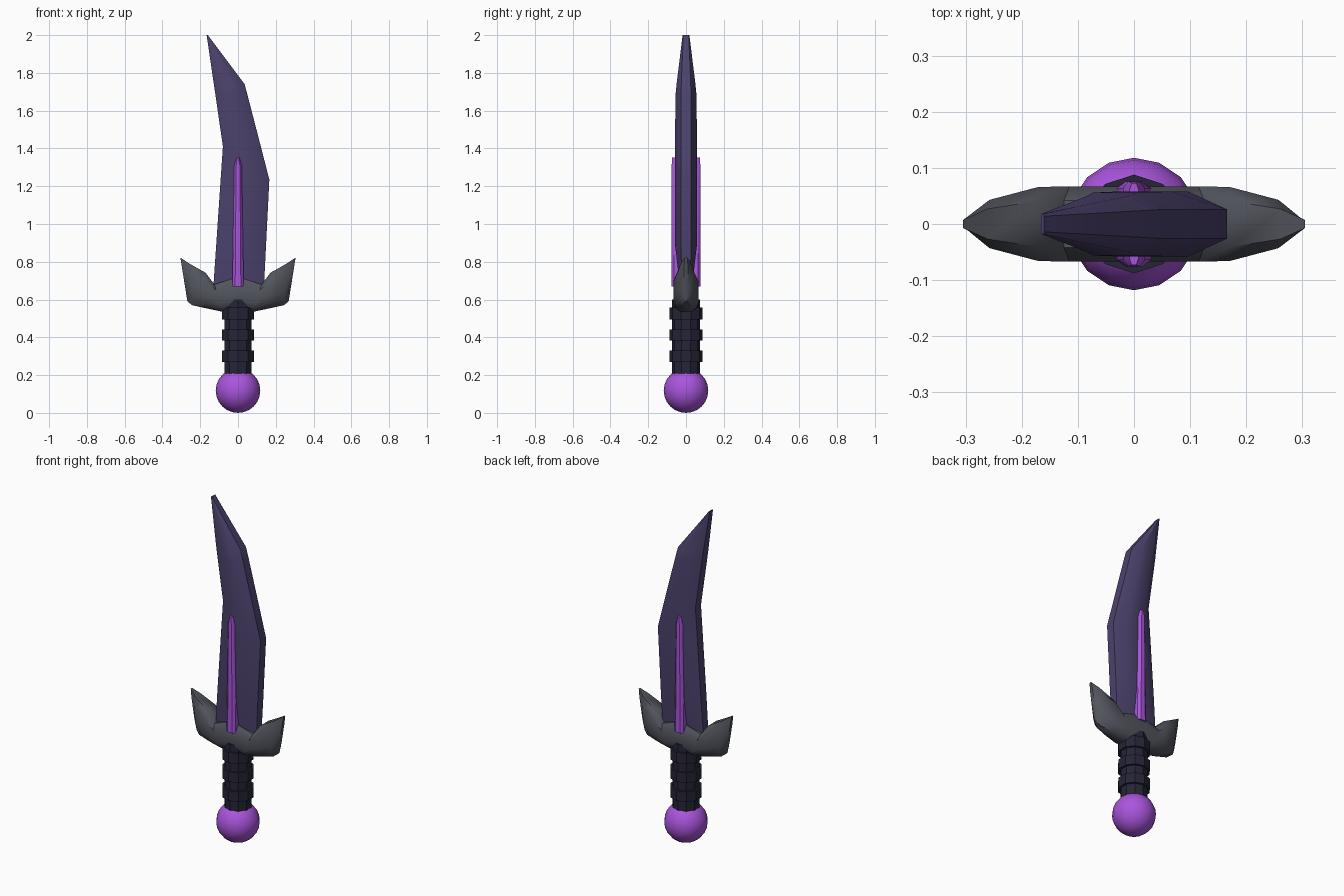
import bpy, bmesh, math

if "Cube" in bpy.data.objects:
    bpy.data.objects.remove(bpy.data.objects["Cube"])


def material(name, rgb):
    m = bpy.data.materials.new(name)
    m.diffuse_color = (*rgb, 1)
    m.use_nodes = True
    m.node_tree.nodes["Principled BSDF"].inputs["Base Color"].default_value = m.diffuse_color
    return m


PLUM = material("dark plum", (0.072, 0.054, 0.150))
VIOLET = material("bright violet", (0.40, 0.09, 0.72))
GREY = material("slate grey", (0.085, 0.090, 0.110))
INK = material("ink blue", (0.019, 0.018, 0.038))


def finish(name, bm, mat, angle):
    bmesh.ops.recalc_face_normals(bm, faces=bm.faces)
    mesh = bpy.data.meshes.new(name)
    bm.to_mesh(mesh)
    bm.free()
    mesh.materials.append(mat)
    ob = bpy.data.objects.new(name, mesh)
    bpy.context.collection.objects.link(ob)
    bpy.ops.object.select_all(action='DESELECT')
    ob.select_set(True)
    bpy.context.view_layer.objects.active = ob
    bpy.ops.object.shade_smooth_by_angle(angle=math.radians(angle))
    return ob


def loft(name, rings, mat, angle=35):
    """Skin a list of equal-length point rings and cap both ends."""
    bm = bmesh.new()
    rows = [[bm.verts.new(p) for p in ring] for ring in rings]
    n = len(rows[0])
    for a, b in zip(rows, rows[1:]):
        for i in range(n):
            j = (i + 1) % n
            bm.faces.new((a[i], a[j], b[j], b[i]))
    bm.faces.new(rows[0])
    bm.faces.new(rows[-1])
    return finish(name, bm, mat, angle)


# Blade: bevelled cross-sections (z, left, right, half thickness, edge half thickness)
def blade_ring(z, left, right, t, e, slant=0.0):
    b = 0.27 * (right - left)
    front = [(left, -e), (left + b, -t), (right - b, -t), (right, -e)]
    pts = front + [(x, -y) for x, y in reversed(front)]
    return [(x, y, z - slant * (x - left)) for x, y in pts]


blade = [
    (0.64, -0.132, 0.136, 0.034, 0.022),
    (0.72, -0.127, 0.140, 0.038, 0.024),
    (0.88, -0.116, 0.148, 0.057, 0.026),
    (1.235, -0.092, 0.166, 0.058, 0.026),
    (1.41, -0.080, 0.121, 0.058, 0.026),
    (1.68, -0.119, 0.051, 0.056, 0.026),
    (1.74, -0.128, 0.035, 0.050, 0.025),
    (2.00, -0.166, -0.160, 0.018, 0.014),
]
loft("blade", [blade_ring(*s) for s in blade], PLUM)

# Violet inlay running through the blade: (z, half width, half depth)
inlay = [(0.67, 0.030, 0.076), (1.31, 0.020, 0.076), (1.352, 0.008, 0.073)]
rings = []
for z, w, d in inlay:
    front = [(-w, -d + 0.012), (-w * 0.5, -d), (w * 0.5, -d), (w, -d + 0.012)]
    rings.append([(x, y, z) for x, y in front + [(x, -y) for x, y in reversed(front)]])
loft("blade_inlay", rings, VIOLET, 30)

# Guard: slanted sections (bottom x, bottom z, top x, top z, half thickness)
half = [
    (0.00, 0.540, 0.000, 0.720, 0.067),
    (0.08, 0.535, 0.125, 0.680, 0.067),
    (0.165, 0.553, 0.172, 0.742, 0.066),
    (0.242, 0.570, 0.262, 0.793, 0.043),
    (0.268, 0.590, 0.305, 0.822, 0.011),
]
full = [(-a, b, -c, d, t) for a, b, c, d, t in reversed(half[1:])] + half
shape = [(0.0, 0.40), (0.14, 0.82), (0.32, 1.0), (0.78, 1.0), (1.0, 0.62)]


def guard_ring(xb, zb, xt, zt, t):
    side = [(xb + (xt - xb) * f, -t * k, zb + (zt - zb) * f) for f, k in shape]
    return side + [(x, -y, z) for x, y, z in reversed(side)]


loft("guard", [guard_ring(*s) for s in full], GREY, 40)


# Grip: ten-sided core with three wrapped bands
def prism(name, z0, z1, r):
    ring = [(r * math.sin(i * math.pi / 5), r * math.cos(i * math.pi / 5)) for i in range(10)]
    loft(name, [[(x, y, z) for x, y in ring] for z in (z0, z1)], INK, 30)


prism("grip_core", 0.19, 0.60, 0.075)
for i, (z0, z1) in enumerate([(0.27, 0.33), (0.383, 0.442), (0.495, 0.558)]):
    prism(f"grip_band_{i + 1}", z0, z1, 0.088)

# Round pommel
bm = bmesh.new()
bmesh.ops.create_uvsphere(bm, u_segments=16, v_segments=12, radius=0.118)
bmesh.ops.translate(bm, verts=bm.verts, vec=(0, 0, 0.118))
finish("pommel", bm, VIOLET, 60)
